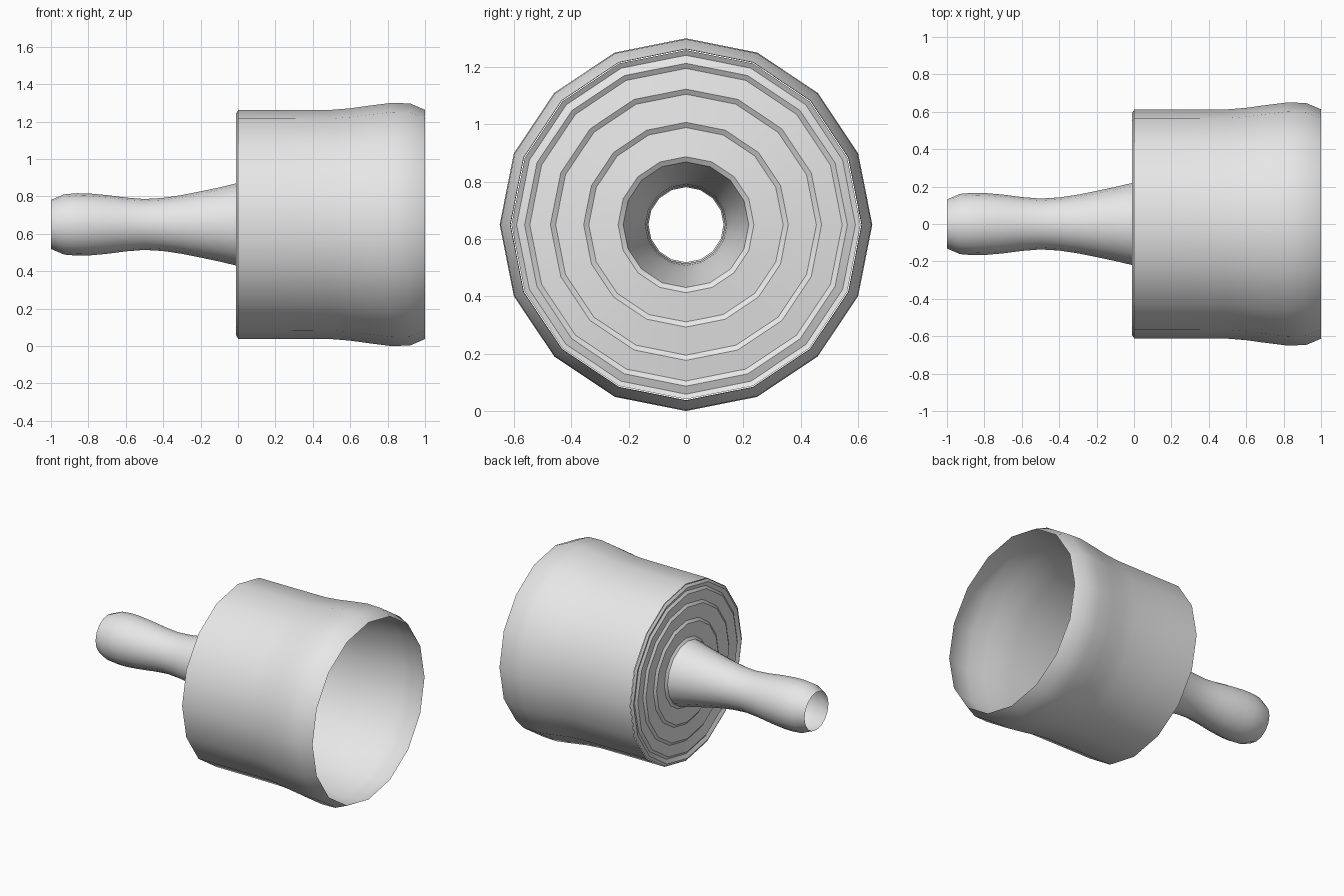
import bpy, bmesh, math

if "Cube" in bpy.data.objects:
    bpy.data.objects.remove(bpy.data.objects["Cube"])

SIDES = 16
AXIS_Z = 0.65

metal = bpy.data.materials.new("plain_grey")
metal.diffuse_color = (0.8, 0.8, 0.8, 1)
metal.use_nodes = True
metal.node_tree.nodes["Principled BSDF"].inputs["Base Color"].default_value = metal.diffuse_color


def revolve(name, profile):
    """Open 16-sided shell around the x axis; profile is (x, radius) from +x to -x."""
    bm = bmesh.new()
    rings = []
    for x, r in profile:
        ring = []
        for k in range(SIDES):
            a = 2 * math.pi * k / SIDES
            ring.append(bm.verts.new((x, r * math.sin(a), AXIS_Z + r * math.cos(a))))
        rings.append(ring)
    for a, b in zip(rings, rings[1:]):
        for k in range(SIDES):
            n = (k + 1) % SIDES
            bm.faces.new((a[k], a[n], b[n], b[k]))
    mesh = bpy.data.meshes.new(name)
    bm.to_mesh(mesh)
    bm.free()
    mesh.materials.append(metal)
    obj = bpy.data.objects.new(name, mesh)
    bpy.context.collection.objects.link(obj)
    bpy.ops.object.select_all(action='DESELECT')
    obj.select_set(True)
    bpy.context.view_layer.objects.active = obj
    bpy.ops.object.shade_smooth_by_angle(angle=math.radians(26))
    return obj


# Wide open cup with a flared lip
revolve("cup", [(1.0, 0.613), (0.92, 0.647), (0.82, 0.65), (0.7, 0.635),
                (0.6, 0.621), (0.5, 0.613), (0.25, 0.612), (0.0, 0.612)])

# Thin end plate with concentric sawtooth steps
steps = [(0.0, 0.612)]
for r in (0.609, 0.563, 0.473, 0.357, 0.237):
    steps += [(0.0, r), (-0.012, r - 0.018)]
revolve("stepped_plate", steps[1:])

# Hollow waisted stem, open at its end
revolve("stem", [(-0.012, 0.219), (-0.1, 0.198), (-0.2, 0.177), (-0.3, 0.157),
                 (-0.4, 0.142), (-0.5, 0.136), (-0.6, 0.144), (-0.7, 0.157),
                 (-0.8, 0.166), (-0.86, 0.167), (-0.93, 0.161), (-1.0, 0.131)])
